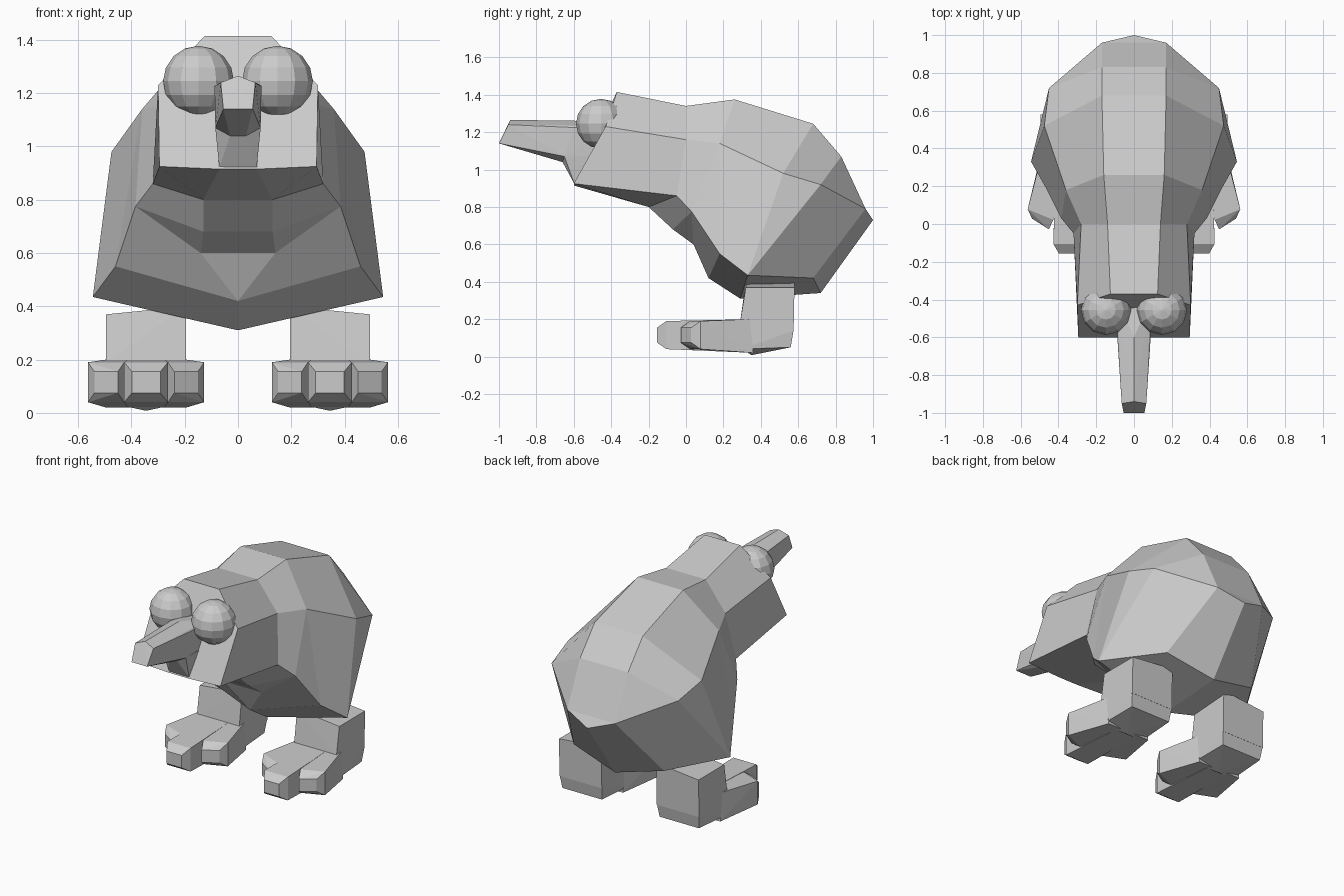
import bpy, bmesh
from mathutils import Vector

cube = bpy.data.objects.get("Cube")
if cube:
    bpy.data.objects.remove(cube, do_unlink=True)

grey = bpy.data.materials.new("pale grey")
grey.use_nodes = True
grey.diffuse_color = (0.6, 0.6, 0.6, 1)
grey.node_tree.nodes["Principled BSDF"].inputs["Base Color"].default_value = (0.6, 0.6, 0.6, 1)


def finish(name, bm):
    bmesh.ops.recalc_face_normals(bm, faces=bm.faces[:])
    mesh = bpy.data.meshes.new(name)
    bm.to_mesh(mesh)
    bm.free()
    mesh.materials.append(grey)
    ob = bpy.data.objects.new(name, mesh)
    bpy.context.collection.objects.link(ob)
    return ob


def hull(name, points):
    bm = bmesh.new()
    for p in points:
        bm.verts.new(p)
    res = bmesh.ops.convex_hull(bm, input=bm.verts[:])
    junk = {e for e in res["geom_interior"] + res["geom_unused"] if isinstance(e, bmesh.types.BMVert)}
    bmesh.ops.delete(bm, geom=list(junk), context='VERTS')
    bmesh.ops.dissolve_limit(bm, angle_limit=0.02, verts=bm.verts[:], edges=bm.edges[:])
    return finish(name, bm)


def both(points):
    return [(s * x, y, z) for s in (1, -1) for x, y, z in points]


# Body: half sections running from head to tail, each from back to belly
back = [(.125, -.37, 1.415), (.14, 0, 1.34), (.16, .26, 1.375),
        (.17, .68, 1.245), (.17, .83, 1.07), (.17, .96, .79)]
side = [(.30, -.43, 1.23), (.28, 0, 1.16), (.36, .18, 1.14),
        (.475, .52, .98), (.45, .72, .92), back[5]]
low = [(.295, -.6, .925), (.32, -.05, .86), (.385, .03, .775),
       (.46, .18, .55), (.545, .33, .435), (.32, .68, .42), back[5]]
belly = [(.07, -.6, .915), (.13, -.2, .8), (.13, -.07, .68), (.14, .04, .6),
         (0, .12, .42), (0, .29, .31), (0, .72, .34), (0, 1, .73)]
order = ["0000", "1111", "2222", "2223", "2234", "3345", "4445", "5556", "5567"]
sections = [[row[int(i)] for row, i in zip((back, side, low, belly), code)] for code in order]

bm = bmesh.new()
cache = {}


def vert(p):
    if p not in cache:
        cache[p] = bm.verts.new(p)
    return cache[p]


def face(points):
    unique = list(dict.fromkeys(points))
    if len(unique) > 2:
        vs = [vert(p) for p in unique]
        if not bm.faces.get(vs):
            bm.faces.new(vs)


def flip(p):
    return (-p[0] if p[0] else 0, p[1], p[2])


for a, b in zip(sections, sections[1:]):
    for i in range(3):
        quad = [a[i], a[i + 1], b[i + 1], b[i]]
        face(quad)
        face([flip(p) for p in quad])
    for i in (0, 3):
        face([a[i], b[i], flip(b[i]), flip(a[i])])
face([back[5], belly[7], flip(back[5])])
head = sections[0]
face(head + [flip(p) for p in reversed(head)])
finish("body", bm)

# Beak and the throat wedge below it
hull("beak", both([(0, -.94, 1.265), (.065, -.95, 1.24), (.055, -1, 1.14),
                   (0, -.6, 1.262), (.088, -.6, 1.225), (.085, -.65, 1.07),
                   (.03, -.66, 1.04), (.088, -.4, 1.23), (.08, -.45, 1.05)]))
hull("throat", both([(.085, -.65, 1.07), (.03, -.66, 1.04), (.07, -.595, .92),
                     (.085, -.45, 1.07), (.06, -.5, .92)]))

# Eyes
for s, tag in ((1, "left"), (-1, "right")):
    bm = bmesh.new()
    bmesh.ops.create_uvsphere(bm, u_segments=12, v_segments=8, radius=.133)
    bmesh.ops.translate(bm, verts=bm.verts[:], vec=Vector((s * .148, -.455, 1.245)))
    finish(tag + "_eye", bm)

# Legs and feet
for s, tag in ((1, "left"), (-1, "right")):
    def place(points):
        return [(s * (.345 + x), y, z) for x, y, z in points]

    hull(tag + "_shin", place([
        (-.15, .32, .4), (.15, .32, .37), (-.15, .58, .4), (.15, .58, .37),
        (-.15, .29, .19), (.15, .29, .19), (-.15, .575, .13), (.15, .575, .13)]))
    hull(tag + "_heel", place([
        (-.15, .3, .19), (.15, .3, .19), (-.15, .575, .14), (.15, .575, .14),
        (-.14, .56, .05), (.14, .56, .05), (-.15, .3, .04), (.15, .3, .04), (0, .35, .008)]))
    # Each toe: centre at the root, centre at the tip, tip position, half width
    for toe, root, tip, y, w in (("inner", -.08, -.15, .0, .068),
                                 ("middle", 0, 0, -.155, .082),
                                 ("outer", .08, .15, .0, .068)):
        skew = .04 * (tip > 0) - .04 * (tip < 0)
        pts = []
        for k in (-1, 1):
            x = tip + k * w
            yy = y + .05 + k * skew * .7
            pts += [(root + k * .07, .34, .2), (root + k * .07, .36, .02),
                    (x, yy, .19), (x, yy, .04),
                    (tip + k * w * .65, yy - .05, .155), (tip + k * w * .65, yy - .05, .075)]
        hull(tag + "_" + toe + "_toe", place(pts))
